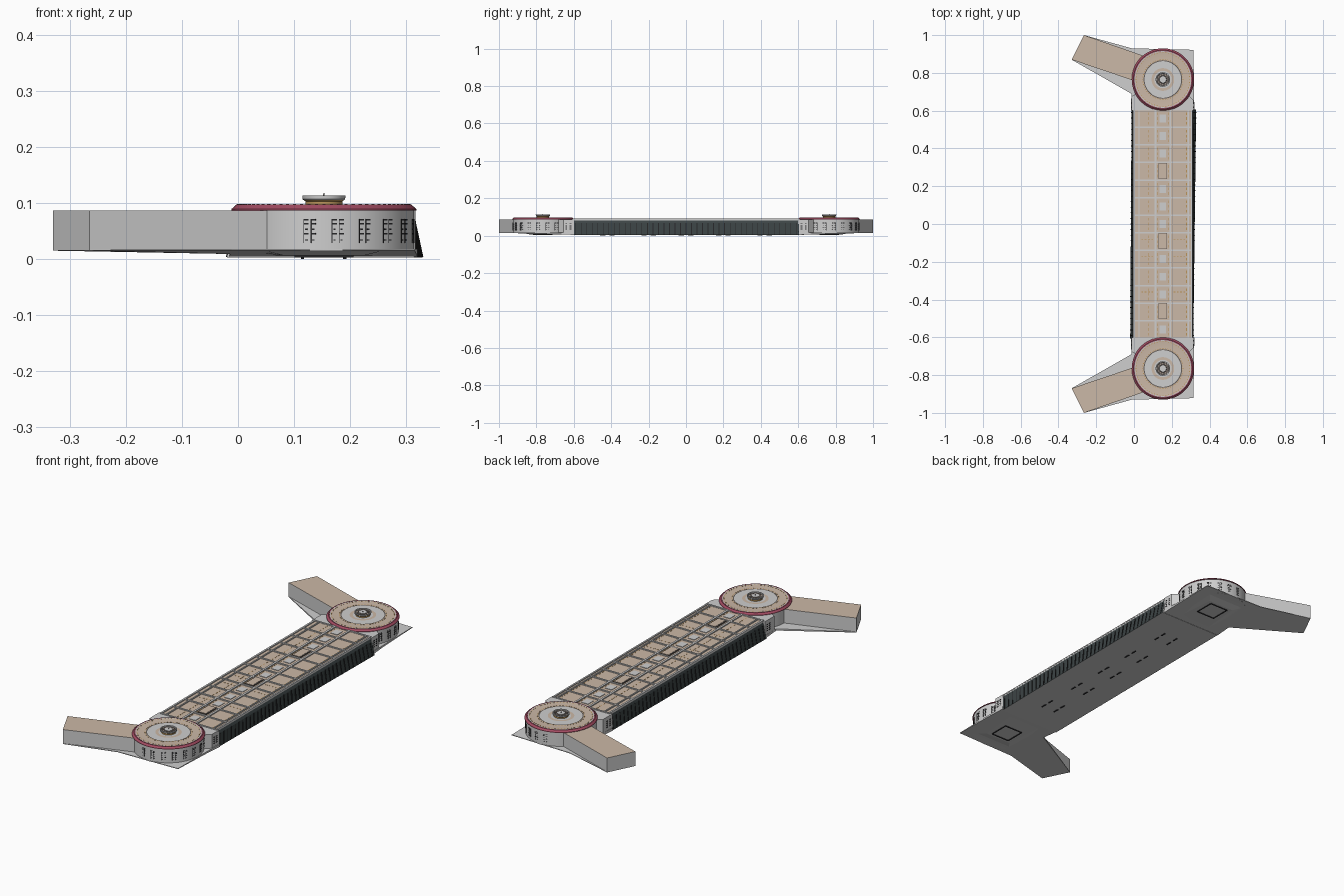
import bpy, bmesh, math
from mathutils import Matrix, Vector

if "Cube" in bpy.data.objects:
    bpy.data.objects.remove(bpy.data.objects["Cube"])


def mat(name, r, g, b):
    m = bpy.data.materials.new(name)
    m.diffuse_color = (r, g, b, 1)
    m.use_nodes = True
    m.node_tree.nodes["Principled BSDF"].inputs["Base Color"].default_value = m.diffuse_color
    return m


GREY = mat("light_grey", 0.62, 0.62, 0.62)
BEIGE = mat("beige_roof", 0.60, 0.48, 0.385)
RED = mat("dark_red_trim", 0.36, 0.07, 0.12)
DARK = mat("dark_slate_glass", 0.045, 0.058, 0.06)
GOLD = mat("amber_marking", 0.50, 0.30, 0.10)
BROWN = mat("dark_bronze", 0.13, 0.11, 0.10)
BLACK = mat("window_black", 0.02, 0.02, 0.022)

CX, CY, R = 0.153, 0.765, 0.162   # drum centre and radius
END = 0.605                       # half length of the long hall


def finish(name, bm, mats, smooth=False):
    bmesh.ops.recalc_face_normals(bm, faces=bm.faces)
    me = bpy.data.meshes.new(name)
    bm.to_mesh(me)
    bm.free()
    for m in mats:
        me.materials.append(m)
    ob = bpy.data.objects.new(name, me)
    bpy.context.collection.objects.link(ob)
    if smooth:
        bpy.context.view_layer.objects.active = ob
        ob.select_set(True)
        bpy.ops.object.shade_smooth_by_angle(angle=math.radians(30))
        ob.select_set(False)
    return ob


def loft(name, a, b, mats, rule=None):
    """Closed solid between two matching 3D outlines."""
    bm = bmesh.new()
    va, vb = [bm.verts.new(p) for p in a], [bm.verts.new(p) for p in b]
    n = len(a)
    bm.faces.new(va)
    bm.faces.new(vb)
    for i in range(n):
        bm.faces.new((va[i], va[(i + 1) % n], vb[(i + 1) % n], vb[i]))
    bmesh.ops.recalc_face_normals(bm, faces=bm.faces)
    if rule:
        for f in bm.faces:
            f.material_index = rule(f)
    return finish(name, bm, mats)


def boxes(name, items, m):
    """Many boxes in one object: (centre, size, z rotation)."""
    bm = bmesh.new()
    for c, s, a in items:
        bmesh.ops.create_cube(bm, size=1, matrix=Matrix.Translation(c) @
                              Matrix.Rotation(a, 4, 'Z') @ Matrix.Diagonal((*s, 1)))
    return finish(name, bm, [m])


def lathe(name, prof, cy, mats, ids, n=64):
    """Revolve (radius, z) points; ids gives a material per profile segment."""
    bm = bmesh.new()
    rings = []
    for r, z in prof:
        if r == 0:
            rings.append([bm.verts.new((CX, cy, z))] * n)
        else:
            rings.append([bm.verts.new((CX + r * math.cos(2 * math.pi * i / n),
                                        cy + r * math.sin(2 * math.pi * i / n), z)) for i in range(n)])
    for k in range(len(prof) - 1):
        for i in range(n):
            j = (i + 1) % n
            vs = list(dict.fromkeys((rings[k][i], rings[k][j], rings[k + 1][j], rings[k + 1][i])))
            bm.faces.new(vs).material_index = ids[k]
    return finish(name, bm, mats, True)


# ---- long hall: flared glass sides, slightly skewed footing
def section(y, xl, xr):
    return [(xl, y, 0.003), (xr, y, 0.003), (0.315, y, 0.068), (0.309, y, 0.080), (0.309, y, 0.086),
            (-0.004, y, 0.086), (-0.004, y, 0.080), (-0.008, y, 0.068)]


def hall_rule(f):
    if f.normal.z > 0.9:
        return 1
    z = f.calc_center_median().z
    return 2 if abs(f.normal.x) > 0.5 and z < 0.08 else 0


loft("long_hall", section(-END, -0.020, 0.314), section(END, -0.013, 0.329),
     [GREY, BEIGE, DARK], hall_rule)

# ---- roof grid of ribs
ROWS = 13
step = 2 * END / ROWS
ribs = [((0.1525, -END + i * step, 0.0875), (0.313, 0.008, 0.005), 0) for i in range(ROWS + 1)]
ribs += [((x, 0, 0.088), (w, 2 * END, 0.006), 0)
         for x, w in ((0.0, 0.009), (0.027, 0.006), (0.113, 0.010), (0.192, 0.010), (0.287, 0.006), (0.306, 0.008))]
boxes("roof_ribs", ribs, GREY)
mid = [((0.1525, -END + (i + 0.5) * step, 0.0868), (0.036, step * 0.45, 0.003), 0) for i in range(ROWS)]
boxes("roof_centre_panels", mid, GREY)
# skylights
sky = (0.28, -0.09, -0.46)
boxes("skylight_frames", [((0.1525, y, 0.0885), (0.046, 0.086, 0.006), 0) for y in sky], BROWN)
boxes("skylight_covers", [((0.1525, y, 0.0895), (0.038, 0.078, 0.006), 0) for y in sky], BEIGE)
# amber dashes on the roof
boxes("roof_dashes", [((x, -END + (i + 0.5) * step + d, 0.0863), (0.003, 0.014, 0.001), 0)
                      for i in range(ROWS) for d in (-0.025, 0, 0.025) for x in (0.078, 0.122, 0.183, 0.278)], GOLD)
boxes("roof_cross_dashes", [((x + d, y, 0.0863), (0.009, 0.003, 0.001), 0)
                            for x in (0.07, 0.24) for y in (-0.17, -0.08, -0.36)
                            for d in (-0.026, -0.009, 0.009, 0.026)], GOLD)

# ---- wall mullions follow the sloping glass
for side in (-1, 1):
    bm = bmesh.new()
    for i in range(41):
        y = -0.59 + i * 1.18 / 40
        t = (y + END) / (2 * END)
        low = -0.020 + 0.007 * t if side < 0 else 0.314 + 0.015 * t
        top = -0.008 if side < 0 else 0.315
        quad = []
        for x, z in ((low, 0.004), (top, 0.068)):
            for dy in (-0.002, 0.002):
                quad.append([bm.verts.new((x + side * o, y + dy, z)) for o in (-0.002, 0.0015)])
        a, b, c, d = quad
        for f in ((a[1], b[1], d[1], c[1]), (a[0], a[1], c[1], c[0]), (b[0], b[1], d[1], d[0]),
                  (c[0], c[1], d[1], d[0]), (a[0], a[1], b[1], b[0])):
            bm.faces.new(f)
    finish("wall_mullions_" + ("left" if side < 0 else "right"), bm, [BLACK])

# ---- dashes on the underside
boxes("underside_vents", [((x, y + d, 0.0015), (0.006, 0.028, 0.003), 0)
                          for x in (0.115, 0.19) for y in (-0.42, -0.2, 0.0, 0.2, 0.42)
                          for d in (-0.025, 0.025)], BLACK)

# ---- the two ends: footing, link, wing, drum and turret
for s, tag in ((1, "back"), (-1, "front")):
    cy = s * CY

    # thin footing that rises away from the hall
    foot = [(-0.33, 0.87), (-0.265, 1.0), (-0.012, 0.93), (0.315, 0.922), (0.318, 0.69),
            (0.320, 0.60), (-0.016, 0.60), (-0.014, 0.69)]
    loft(tag + "_footing",
         [(x, s * y, 0.004 if y < 0.65 else (0.009 if y < 0.7 else 0.015)) for x, y in foot],
         [(x, s * y, 0.018) for x, y in foot], [GREY])
    # lower pad with hatch below the drum
    loft(tag + "_lower_pad",
         [(CX + x, s * y, 0.006) for x, y in ((-0.09, 0.60), (0.09, 0.60), (0.07, 0.83), (-0.07, 0.83))],
         [(CX + x, s * y, 0.016) for x, y in ((-0.15, 0.60), (0.15, 0.60), (0.11, 0.88), (-0.11, 0.88))], [GREY])
    hatch = []
    for d in (-0.05, 0.05):
        hatch += [((CX + d, cy, 0.005), (0.005, 0.1, 0.004), 0), ((CX, cy + d, 0.005), (0.1, 0.005, 0.004), 0)]
    boxes(tag + "_hatch_frame", hatch, BLACK)

    # link block between hall and drum
    link = [(-0.014, 0.60), (0.316, 0.60), (0.316, 0.655), (0.27, 0.70), (0.03, 0.70), (-0.014, 0.675)]
    loft(tag + "_link_block", [(x, s * y, 0.012) for x, y in link], [(x, s * y, 0.087) for x, y in link], [GREY])
    boxes(tag + "_link_windows", [((x, s * y, z), (0.002, 0.010, 0.004), 0)
                                  for x in (-0.0145, 0.3165) for y in (0.618, 0.640)
                                  for z in (0.036, 0.046, 0.056, 0.066)], BLACK)

    # wing with beige roof
    wing = [(-0.33, 0.87), (-0.265, 1.0), (0.055, 0.889), (0.10, 0.80), (0.01, 0.755)]
    loft(tag + "_wing", [(x, s * y, 0.017) for x, y in wing], [(x, s * y, 0.087) for x, y in wing],
         [GREY, BEIGE], lambda f: 1 if f.normal.z > 0.9 else 0)

    # drum: wall, red rim, banded roof
    lathe(tag + "_drum", [(0, 0.014), (0.161, 0.014), (0.161, 0.087), (0.165, 0.087), (0.165, 0.089), (0.156, 0.097),
                          (0.150, 0.097), (0.147, 0.0965), (0.102, 0.0965), (0.097, 0.0965), (0.060, 0.0965),
                          (0.046, 0.0965), (0, 0.0965)],
          cy, [GREY, RED, BEIGE, BROWN], [0, 0, 1, 1, 1, 1, 0, 2, 3, 0, 2, 0])
    # dotted rings
    dots = []
    for r, n, w in ((0.142, 60, 0.006), (0.106, 48, 0.006)):
        for i in range(n):
            a = 2 * math.pi * i / n
            dots.append(((CX + r * math.cos(a), cy + r * math.sin(a), 0.0967), (0.0035, w, 0.0012), a))
    boxes(tag + "_amber_dots", dots, GOLD)
    studs = []
    for i in range(72):
        a = 2 * math.pi * i / 72
        studs.append(((CX + 0.153 * math.cos(a), cy + 0.153 * math.sin(a), 0.0972), (0.003, 0.005, 0.0012), a))
    boxes(tag + "_rim_studs", studs, BROWN)

    # drum windows, in paired columns of small slits
    panes = []
    for k in range(20):
        a0 = -math.pi / 2 + (k + 0.5) * math.pi / 10
        x0, y0 = math.cos(a0), math.sin(a0)
        if x0 < -0.45 or y0 < -0.75:      # covered by wing or link
            continue
        for da in (-0.04, 0.04):
            a = s * (a0 + da)
            p = Vector((CX + 0.161 * math.cos(a), cy + 0.161 * math.sin(a), 0))
            for z, w in ((0.070, 0.009), (0.063, 0.009), (0.053, 0.004), (0.045, 0.009), (0.034, 0.004)):
                panes.append(((p.x, p.y, z), (0.002, w, 0.0025), a))
            a += 0.027 * s
            panes.append(((CX + 0.161 * math.cos(a), cy + 0.161 * math.sin(a), 0.05),
                          (0.002, 0.0013, 0.042), a))
    boxes(tag + "_drum_windows", panes, BLACK)

    # turret and mast
    lathe(tag + "_turret", [(0.033, 0.096), (0.033, 0.103), (0.036, 0.105), (0.038, 0.107), (0.0385, 0.113),
                            (0.034, 0.113), (0.033, 0.109), (0.020, 0.109), (0.018, 0.111), (0, 0.111)],
          cy, [GREY, GOLD, BROWN], [1, 1, 0, 0, 0, 0, 2, 2, 0], 48)
    lathe(tag + "_mast", [(0.0015, 0.110), (0.0008, 0.118), (0, 0.118)], cy, [BROWN], [0, 0], 8)
    spokes = [((CX + 0.027 * math.cos(i * math.pi / 6), cy + 0.027 * math.sin(i * math.pi / 6), 0.1095),
               (0.010, 0.002, 0.002), i * math.pi / 6) for i in range(12)]
    boxes(tag + "_turret_spokes", spokes, BEIGE)
